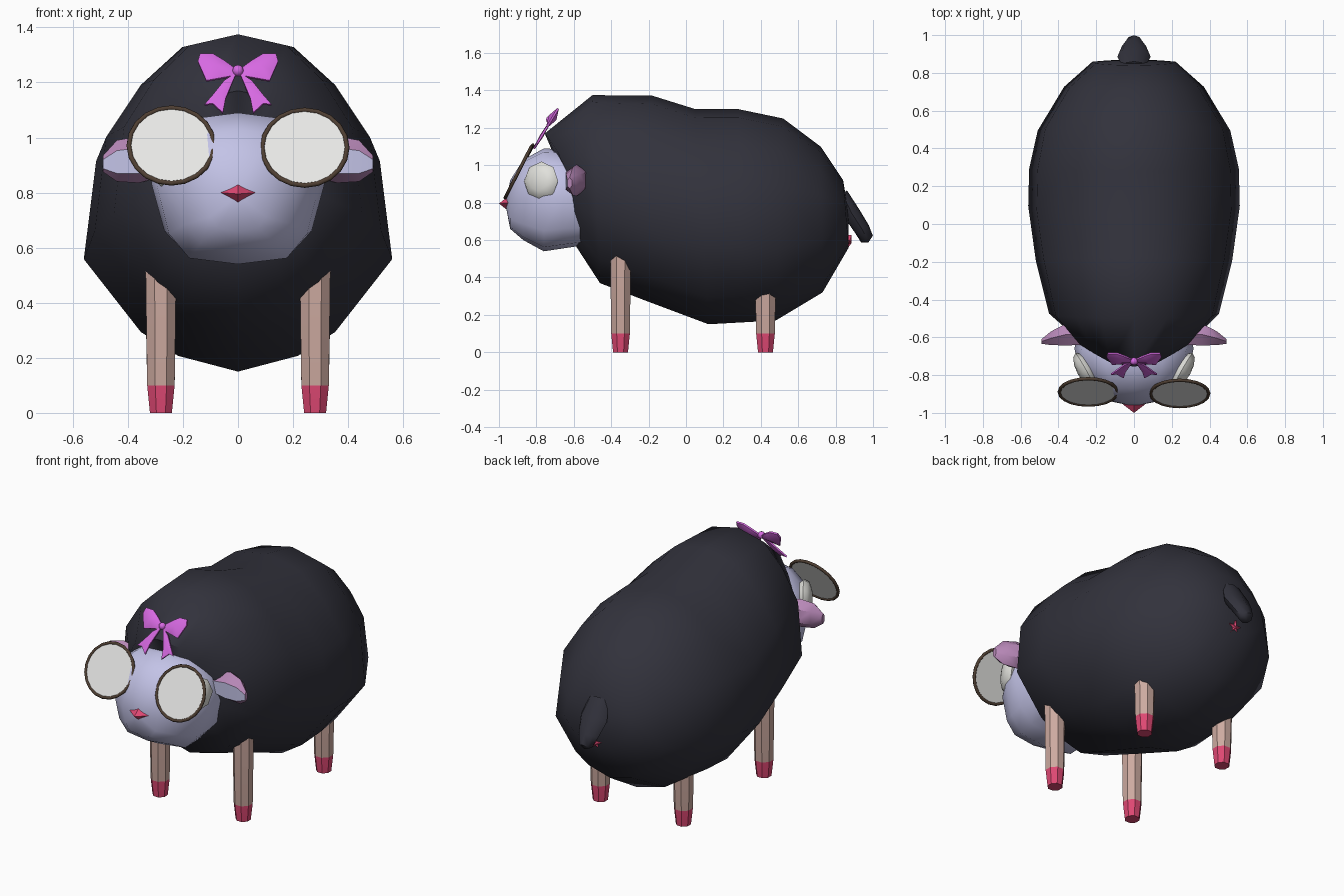
import bpy, bmesh, math
from mathutils import Vector, Matrix

if "Cube" in bpy.data.objects:
    bpy.data.objects.remove(bpy.data.objects["Cube"])


def mat(name, r, g, b):
    m = bpy.data.materials.new(name)
    lin = [((c / 255 + 0.055) / 1.055) ** 2.4 for c in (r, g, b)]
    m.diffuse_color = (*lin, 1)
    m.use_nodes = True
    m.node_tree.nodes["Principled BSDF"].inputs["Base Color"].default_value = m.diffuse_color
    return m


WOOL = mat("dark_wool", 50, 50, 60)
SKIN = mat("lavender_skin", 196, 196, 232)
TAN = mat("tan_leg", 205, 170, 160)
PINK = mat("hot_pink", 222, 72, 115)
MAUVE = mat("mauve_ear", 182, 135, 182)
BOW = mat("bow_purple", 215, 105, 226)
FRAME = mat("brown_frame", 78, 62, 50)
LENS = mat("lens_white", 232, 232, 230)
EYE = mat("eye_white", 225, 225, 220)


def finish(name, bm, mats, angle=40, rule=None):
    bmesh.ops.recalc_face_normals(bm, faces=bm.faces)
    bm.normal_update()
    if rule:
        for f in bm.faces:
            f.material_index = rule(f)
    me = bpy.data.meshes.new(name)
    bm.to_mesh(me)
    bm.free()
    ob = bpy.data.objects.new(name, me)
    bpy.context.collection.objects.link(ob)
    for m in mats:
        me.materials.append(m)
    bpy.ops.object.select_all(action='DESELECT')
    ob.select_set(True)
    bpy.context.view_layer.objects.active = ob
    if angle:
        bpy.ops.object.shade_smooth_by_angle(angle=math.radians(angle))
    return ob


def loft(rings, start=None, end=None):
    """Skin closed rings; ends are closed by a fan to a point or one face."""
    bm = bmesh.new()
    vs = [[bm.verts.new(p) for p in r] for r in rings]
    n = len(vs[0])
    for a, b in zip(vs, vs[1:]):
        for i in range(n):
            bm.faces.new((a[i], a[(i + 1) % n], b[(i + 1) % n], b[i]))
    for ring, tip in ((vs[0], start), (vs[-1], end)):
        if tip is None:
            bm.faces.new(ring)
        else:
            t = bm.verts.new(tip)
            for i in range(n):
                bm.faces.new((ring[i], ring[(i + 1) % n], t))
    return bm


def mirrored(pts):
    return pts + [(-u, v) for u, v in pts[-2:0:-1]]


# Woolly body: one cross-section scaled along the length
section = mirrored([(0, 1), (.39, .92), (.68, .67), (.92, .33),
                    (1, -.29), (.63, -.75), (.39, -.9), (0, -1)])
stations = [  # y top, z top, y bottom, z bottom, half width, curve power
    (-.755, 1.17, -.59, .57, .31, 3), (-.5, 1.375, -.46, .37, .45, 1),
    (-.18, 1.372, -.2, .27, .52, 1), (.05, 1.3, .12, .15, .56, 1),
    (.28, 1.3, .3, .16, .555, 1), (.52, 1.25, .48, .17, .51, 1),
    (.72, 1.1, .73, .32, .37, 1), (.84, .92, .87, .56, .22, 1)]
rings = []
for yt, zt, yb, zb, w, p in stations:
    rings.append([(u * w, yb + (yt - yb) * ((v + 1) / 2) ** p,
                   zb + (zt - zb) * (v + 1) / 2) for u, v in section])
finish("wool_body", loft(rings, (0, -.62, .85), (0, .87, .74)), [WOOL], 70)

# Head
face = mirrored([(0, 1), (.5, .93), (.88, .6), (1, .05), (.85, -.6), (.6, -.92), (0, -1)])
rings = [[(u * w, y, (zt + zb) / 2 + v * (zt - zb) / 2) for u, v in face]
         for y, zt, zb, w in ((-.56, 1.04, .57, .30), (-.66, 1.085, .555, .315),
                              (-.76, 1.09, .54, .295), (-.87, 1.03, .6, .225),
                              (-.94, .92, .66, .12))]
finish("head", loft(rings, None, (0, -.965, .79)), [SKIN], 50)

# Nose: small flattened diamond
rings = [[(x, -.95, z) for x, z in ((0, .835), (.065, .80), (0, .757), (-.065, .80))]]
finish("nose", loft(rings, None, (0, -1.0, .795)), [PINK], 0)

for s, side in ((-1, "left"), (1, "right")):
    # Blank domed eyes set on the sides of the head
    bm = bmesh.new()
    bmesh.ops.create_uvsphere(bm, u_segments=8, v_segments=6, radius=.105)
    rot = Vector((s * .87, -.49, .05)).to_track_quat('Z', 'Y').to_matrix().to_4x4()
    bm.transform(Matrix.Translation((s * .258, -.775, .915)) @ rot
                 @ Matrix.Diagonal((1, 1, .42, 1)))
    finish(side + "_eye", bm, [EYE], 60)

    # Ears: hexagonal tapering tube with a pale inner face
    rings = []
    for x, y, z, hy, hz in ((.27, -.58, .92, .06, .06), (.36, -.585, .92, .058, .085),
                            (.44, -.605, .915, .036, .075), (.49, -.622, .905, .012, .03)):
        rings.append([(s * x, y + hy * a, z + hz * b) for a, b in
                      ((-1, .5), (-1, -.6), (0, -1), (1, -.5), (1, .5), (0, 1))])
    finish(side + "_ear", loft(rings), [MAUVE, SKIN], 40,
           lambda f: 1 if f.normal.y < -.75 else 0)

    # Legs with pink hooves below z = 0.1
    for y, top, name in ((-.35, .52, "front"), (.425, .38, "rear")):
        rings = [[(s * .28 + r * math.cos((k + .5) * math.pi / 4),
                   y + r * math.sin((k + .5) * math.pi / 4), z) for k in range(8)]
                 for z, r in ((0, .043), (.1, .054), (top, .06))]
        finish(f"{name}_{side}_leg", loft(rings), [TAN, PINK], 40,
               lambda f: 1 if f.calc_center_median().z < .1 else 0)

    # Spectacle lens plate and round rim, leaning back at the top
    c = Vector((s * .242, -.893 - s * .004, .967 - s * .004))
    lean = Matrix.Translation(c) @ Matrix.Rotation(math.radians(63), 4, 'X')
    bm = bmesh.new()
    bmesh.ops.create_cone(bm, cap_ends=True, segments=20, radius1=.155, radius2=.155, depth=.006)
    bm.transform(lean)
    finish(side + "_lens", bm, [LENS], 30)
    bpy.ops.mesh.primitive_torus_add(major_radius=.154, minor_radius=.009,
                                     major_segments=20, minor_segments=8)
    rim = bpy.context.object
    rim.name = side + "_rim"
    rim.matrix_world = lean
    rim.data.materials.append(FRAME)
    bpy.ops.object.shade_smooth_by_angle(angle=math.radians(60))

# Spectacle bridge: arched wire
cu = bpy.data.curves.new("glasses_bridge", 'CURVE')
cu.dimensions = '3D'
cu.bevel_depth = .008
cu.bevel_resolution = 1
cu.use_fill_caps = True
sp = cu.splines.new('POLY')
arch = [(-.085, .955), (-.06, .957), (-.045, .99), (-.025, 1.015), (0, 1.022),
        (.025, 1.015), (.045, .99), (.06, .957), (.085, .955)]
sp.points.add(len(arch) - 1)
for p, (x, z) in zip(sp.points, arch):
    p.co = (x, -.893 + (z - .967) * .51, z, 1)
cu.materials.append(FRAME)
bpy.context.collection.objects.link(bpy.data.objects.new("glasses_bridge", cu))

# Bow: puffed loops and ribbons on a plane leaning back, plus a knot
LEAN = .6
NORMAL = Vector((0, -1, LEAN)).normalized()


def on_bow(x, z, lift=0):
    return Vector((x, -.722 + (z - 1.24) * LEAN, z)) + NORMAL * lift


loop = [(.005, 1.245), (.05, 1.278), (.09, 1.302), (.138, 1.303), (.146, 1.275),
        (.128, 1.235), (.115, 1.205), (.06, 1.215), (.005, 1.225)]
ribbon = [(.005, 1.235), (.05, 1.205), (.09, 1.155), (.122, 1.118), (.092, 1.122),
          (.055, 1.088), (.045, 1.14), (.02, 1.2)]
for s, side in ((-1, "left"), (1, "right")):
    for name, pts, puff in (("loop", loop, .024), ("ribbon", ribbon, .01)):
        cx = sum(p[0] for p in pts) / len(pts)
        cz = sum(p[1] for p in pts) / len(pts)
        rings = [[on_bow(s * x, z, h) for x, z in pts] for h in (-.005, .005)]
        bm = loft(rings, on_bow(s * cx, cz, -puff), on_bow(s * cx, cz, puff))
        finish(f"bow_{side}_{name}", bm, [BOW], 50)
bm = bmesh.new()
bmesh.ops.create_uvsphere(bm, u_segments=10, v_segments=6, radius=.021)
bm.transform(Matrix.Translation(on_bow(0, 1.24, .006)))
finish("bow_knot", bm, [BOW], 60)

# Tail: hanging tapered tube
rings = []
for y, z, w, d in ((.835, .85, .06, .03), (.885, .745, .088, .045),
                   (.94, .66, .065, .042), (.968, .605, .04, .036)):
    rings.append([(w * math.cos(a), y + d * .87 * math.sin(a), z + d * .5 * math.sin(a))
                  for a in (k * math.pi / 4 for k in range(8))])
finish("tail", loft(rings, None, (0, .975, .588)), [WOOL], 50)

# Small star under the tail
star = []
for k in range(10):
    r = .042 if k % 2 == 0 else .016
    a = math.pi / 2 + k * math.pi / 5
    star.append((r * math.cos(a), r * math.sin(a)))
rings = [[(x, y + z * .3, .585 + z) for x, z in star] for y in (.85, .872)]
finish("star_mark", loft(rings, None, (0, .885, .585)), [PINK], 0)
